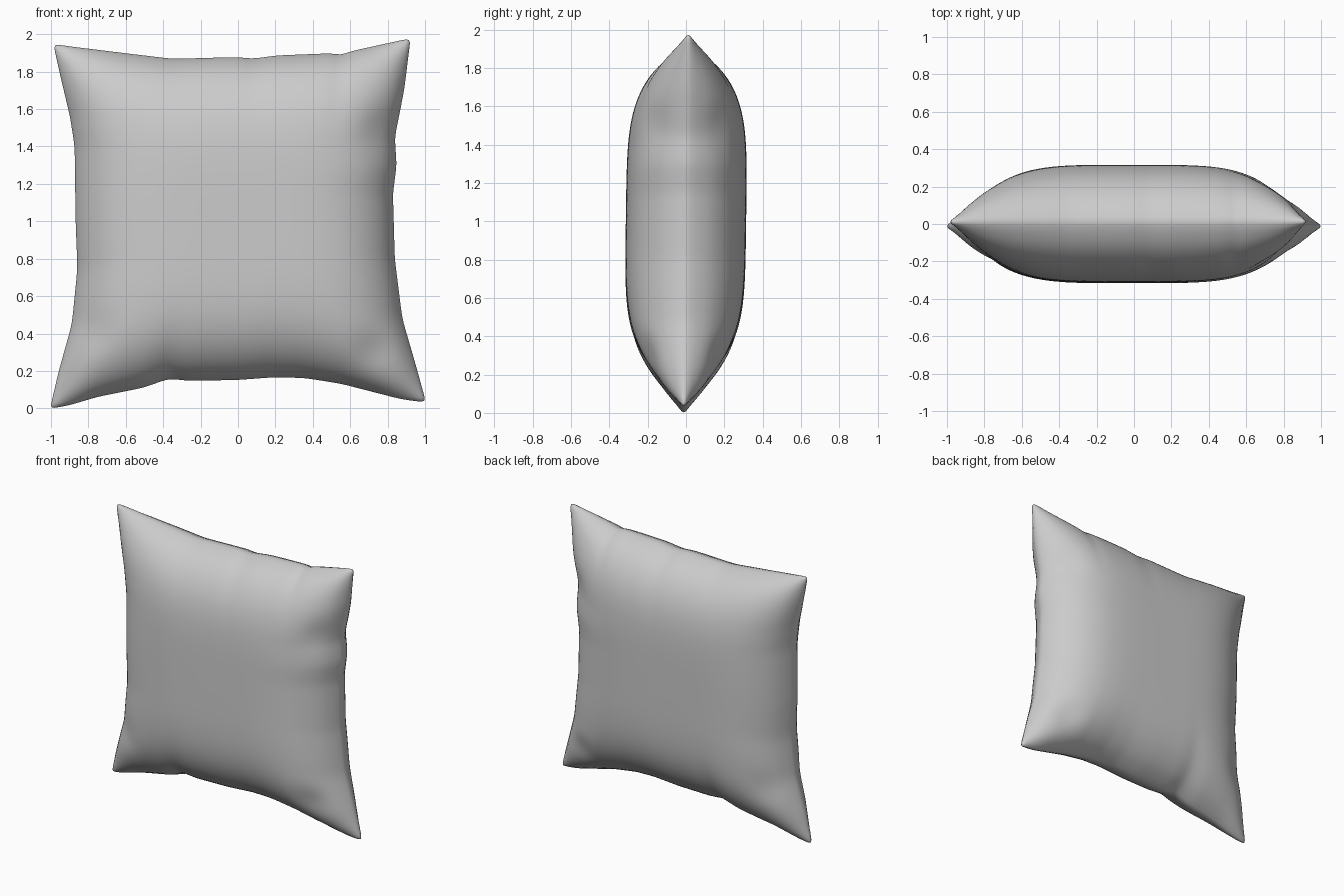
import bpy, bmesh, math
from mathutils import Vector

if "Cube" in bpy.data.objects:
    bpy.data.objects.remove(bpy.data.objects["Cube"])

N = 40  # grid cells per side

# Seam outline of each side as (x, z), from corner to corner
top = [(-.99, 1.95), (-.9, 1.937), (-.6, 1.9), (-.35, 1.87), (0, 1.88), (.08, 1.87),
       (.2, 1.888), (.5, 1.9), (.55, 1.89), (.6, 1.91), (.85, 1.965), (.925, 1.98)]
bottom = [(-1.008, -.005), (-.9, .015), (-.75, .06), (-.5, .11), (-.37, .158), (-.27, .145),
          (0, .15), (.2, .165), (.36, .16), (.55, .13), (.88, .045), (1.008, .03)]
left = [(-1.008, -.005), (-.96, .2), (-.89, .45), (-.86, .75), (-.87, 1), (-.875, 1.4),
        (-.9, 1.56), (-.95, 1.77), (-.99, 1.95)]
right = [(1.008, .03), (.95, .24), (.88, .48), (.84, .8), (.83, 1.15), (.85, 1.3),
         (.84, 1.45), (.89, 1.7), (.925, 1.98)]


def sample(points):
    """Evenly spaced points along a polyline."""
    pts = [Vector(p) for p in points]
    lengths = [(b - a).length for a, b in zip(pts, pts[1:])]
    total, out = sum(lengths), []
    for i in range(N + 1):
        d, k = total * i / N, 0
        while k < len(lengths) - 1 and d > lengths[k]:
            d -= lengths[k]
            k += 1
        out.append(pts[k].lerp(pts[k + 1], min(1, d / lengths[k])))
    return out


T, B, L, R = map(sample, (top, bottom, left, right))


def patch(i, j):
    """Blend the four seams into a point of the panel."""
    u, v = i / N, j / N
    return (B[i].lerp(T[i], v) + L[j].lerp(R[j], u)
            - B[0].lerp(B[N], u).lerp(T[0].lerp(T[N], u), v))


def puff(s):
    return max(0, 1 - abs(s) ** 4.3) ** .72


def dent(p, x, z, r):
    return math.exp(-((p.x - x) ** 2 + (p.y - z) ** 2) / r ** 2)


# Pillow: front and back panels closed by a thin seam
bm = bmesh.new()
panels = []
for side in (-1, 1):
    grid = {}
    for i in range(N + 1):
        for j in range(N + 1):
            p = patch(i, j)
            u, v = 2 * i / N - 1, 2 * j / N - 1
            t = .014 + .3 * puff(u) * puff(v)
            # soft creases near the seams
            t *= 1 - .12 * dent(p, .74, .3, .1) - .12 * dent(p, .78, 1.5, .09) - .08 * dent(p, -.78, .4, .1)
            grid[i, j] = bm.verts.new((p.x, .012 * v + side * t, p.y))
    for i in range(N):
        for j in range(N):
            bm.faces.new([grid[i, j], grid[i + 1, j], grid[i + 1, j + 1], grid[i, j + 1]])
    panels.append(grid)

rim = ([(i, 0) for i in range(N)] + [(N, j) for j in range(N)]
       + [(i, N) for i in range(N, 0, -1)] + [(0, j) for j in range(N, 0, -1)])
a, b = panels
for p, q in zip(rim, rim[1:] + rim[:1]):
    bm.faces.new([a[p], a[q], b[q], b[p]])
bmesh.ops.recalc_face_normals(bm, faces=bm.faces)

mesh = bpy.data.meshes.new("pillow")
bm.to_mesh(mesh)
bm.free()
pillow = bpy.data.objects.new("pillow", mesh)
bpy.context.collection.objects.link(pillow)
mesh.shade_smooth()
pillow.modifiers.new("soften", 'SUBSURF').levels = 1
pillow.modifiers["soften"].render_levels = 1

# Plain grey cloth
cloth = bpy.data.materials.new("grey cloth")
cloth.diffuse_color = (.6, .6, .6, 1)
cloth.use_nodes = True
cloth.node_tree.nodes["Principled BSDF"].inputs["Base Color"].default_value = cloth.diffuse_color
mesh.materials.append(cloth)
